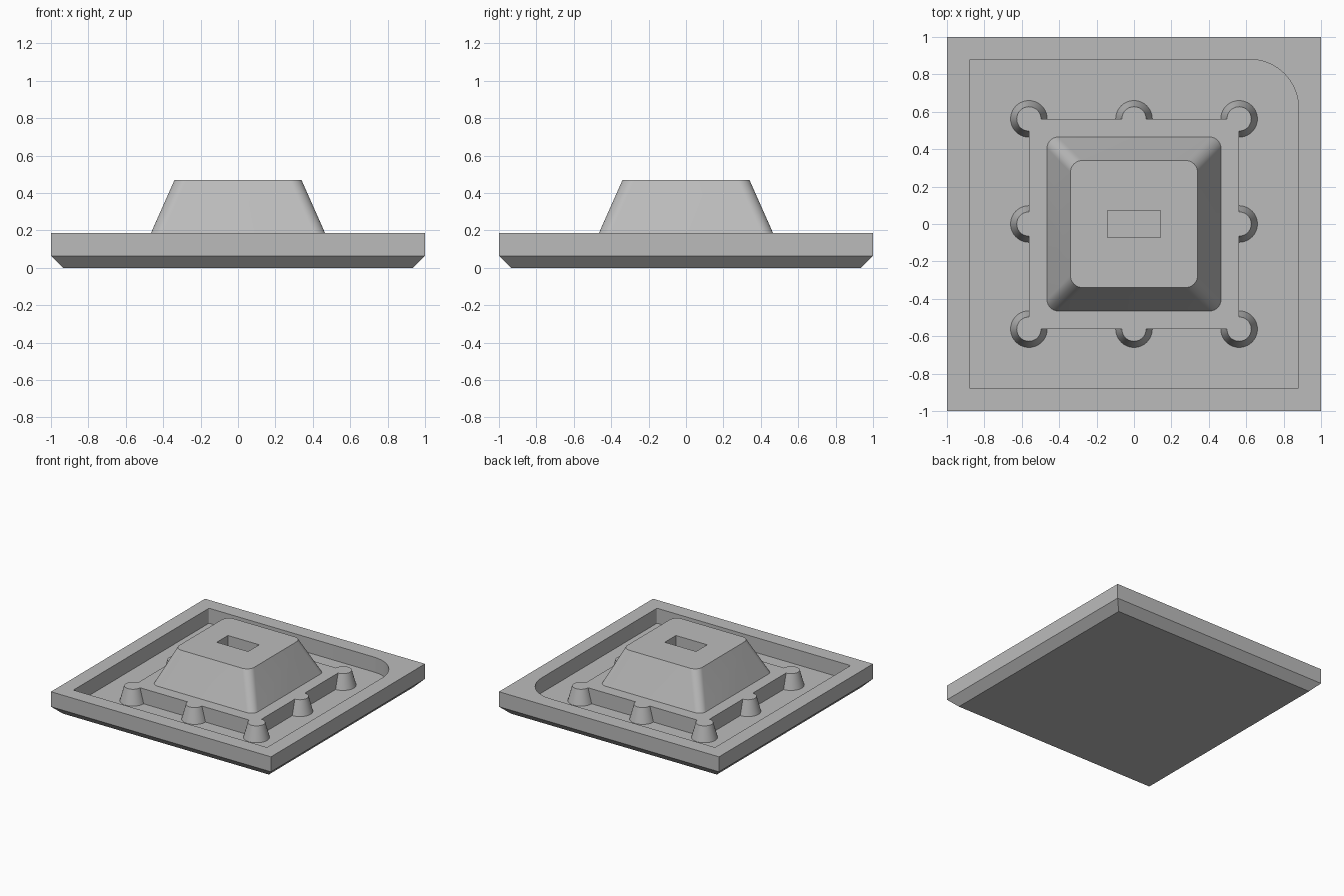
import bpy, bmesh, math

default_cube = bpy.data.objects.get("Cube")
if default_cube:
    bpy.data.objects.remove(default_cube, do_unlink=True)

grey = bpy.data.materials.new("plain grey")
grey.use_nodes = True
grey.diffuse_color = (0.5, 0.5, 0.5, 1)
grey.node_tree.nodes["Principled BSDF"].inputs["Base Color"].default_value = grey.diffuse_color

FLOOR, RIM, TOP = 0.064, 0.187, 0.469


def rounded_rect(hx, hy, radii=(0, 0, 0, 0), steps=10):
    """Outline of a rectangle; radii run counter-clockwise from +x +y."""
    points = []
    for i, (sx, sy) in enumerate([(1, 1), (-1, 1), (-1, -1), (1, -1)]):
        r = radii[i]
        for k in range(steps + 1 if r else 1):
            a = math.pi / 2 * (i + k / steps)
            points.append((sx * (hx - r) + r * math.cos(a), sy * (hy - r) + r * math.sin(a)))
            if not r:
                points[-1] = (sx * hx, sy * hy)
    return points


def circle(r, sides=40):
    return [(r * math.cos(math.tau * k / sides), r * math.sin(math.tau * k / sides))
            for k in range(sides)]


def loft(name, layers, at=(0, 0)):
    """Closed solid through stacked (outline, height) layers."""
    bm = bmesh.new()
    rings = [[bm.verts.new((x + at[0], y + at[1], z)) for x, y in outline] for outline, z in layers]
    bm.faces.new(rings[0][::-1])
    bm.faces.new(rings[-1])
    for low, high in zip(rings, rings[1:]):
        n = len(low)
        for i in range(n):
            bm.faces.new((low[i], low[(i + 1) % n], high[(i + 1) % n], high[i]))
    mesh = bpy.data.meshes.new(name)
    bm.to_mesh(mesh)
    bm.free()
    mesh.materials.append(grey)
    obj = bpy.data.objects.new(name, mesh)
    bpy.context.collection.objects.link(obj)
    return obj


def select_only(obj):
    bpy.ops.object.select_all(action="DESELECT")
    obj.select_set(True)
    bpy.context.view_layer.objects.active = obj


def combine(target, tool, operation):
    """Apply a boolean and discard the tool."""
    mod = target.modifiers.new(operation.lower(), "BOOLEAN")
    mod.operation, mod.solver, mod.object = operation, "EXACT", tool
    select_only(target)
    bpy.ops.object.modifier_apply(modifier=mod.name)
    bpy.data.objects.remove(tool, do_unlink=True)


def square(half, r=0):
    return rounded_rect(half, half, (r, r, r, r))


# Tray with a chamfered underside and a recess with one large round corner
tray = loft("tray", [(square(0.936), 0), (square(1), FLOOR), (square(1), RIM)])
recess = rounded_rect(0.88, 0.88, (0.26, 0.01, 0.01, 0.01))
combine(tray, loft("recess_cutter", [(recess, FLOOR), (recess, RIM + 0.1)]), "DIFFERENCE")

# Raised square platform with tapered studs on its corners and edge middles
EDGE = 0.562
platform = loft("platform", [(square(EDGE), FLOOR - 0.02), (square(EDGE), RIM)])
for x in (-EDGE, 0, EDGE):
    for y in (-EDGE, 0, EDGE):
        if x or y:
            stud = loft("stud", [(circle(0.098), FLOOR - 0.02), (circle(0.098), FLOOR),
                                 (circle(0.065), RIM)], (x, y))
            combine(platform, stud, "UNION")

# Tapered centre block with a rectangular slot in its top
block = loft("centre_block", [(square(0.465, 0.06), RIM - 0.02), (square(0.465, 0.06), RIM),
                              (square(0.34, 0.065), TOP)])
slot = rounded_rect(0.142, 0.072)
combine(block, loft("slot_cutter", [(slot, TOP - 0.125), (slot, TOP + 0.1)]), "DIFFERENCE")

# Join the parts into one clean solid surface
combine(platform, block, "UNION")
combine(tray, platform, "UNION")
select_only(tray)
bpy.ops.object.shade_smooth_by_angle(angle=math.radians(20))
